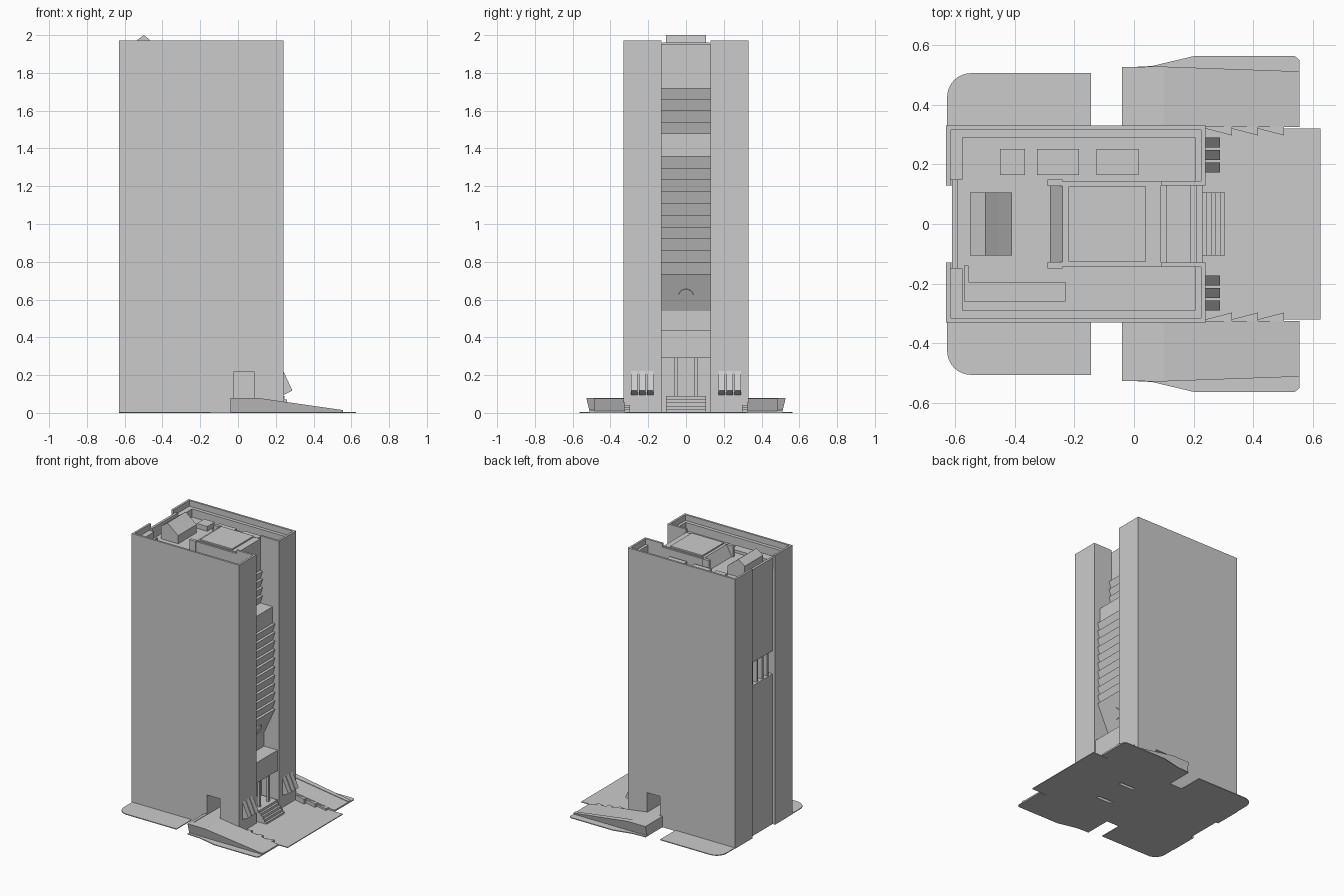
import bpy, bmesh, math
from mathutils import Vector

if "Cube" in bpy.data.objects:
    bpy.data.objects.remove(bpy.data.objects["Cube"])


def loft(name, rings):
    """Closed solid through equal-length rings of 3D points."""
    bm = bmesh.new()
    rows = [[bm.verts.new(p) for p in r] for r in rings]
    n = len(rows[0])
    for a, b in zip(rows, rows[1:]):
        for i in range(n):
            j = (i + 1) % n
            bm.faces.new((a[i], a[j], b[j], b[i]))
    bm.faces.new(rows[0])
    bm.faces.new(rows[-1][::-1])
    bmesh.ops.recalc_face_normals(bm, faces=bm.faces)
    me = bpy.data.meshes.new(name)
    bm.to_mesh(me)
    bm.free()
    ob = bpy.data.objects.new(name, me)
    bpy.context.collection.objects.link(ob)
    return ob


def side_prism(name, xz, y0, y1):
    return loft(name, [[(x, y, z) for x, z in xz] for y in (y0, y1)])


def plan_prism(name, xy, z0, z1):
    return loft(name, [[(x, y, z) for x, y in xy] for z in (z0, z1)])


def box(name, x0, x1, y0, y1, z0, z1):
    return plan_prism(name, [(x0, y0), (x1, y0), (x1, y1), (x0, y1)], z0, z1)


ROOF, LEDGE, TOP = 1.87, 1.93, 1.972

# central core: entrance, tapered bay, sawtooth louvres, terrace, back slot
core = [(-0.61, 0), (0.10, 0), (0.10, 0.29), (0.23, 0.29), (0.23, 0.44),
        (0.12, 0.44), (0.12, 0.54), (0.21, 0.735)]
h = (1.36 - 0.735) / 10
for i in range(10):
    core += [(0.19, 0.735 + i * h), (0.21, 0.735 + (i + 1) * h)]
core += [(0.19, 1.36), (0.19, 1.48), (0.09, 1.48)]
for i in range(4):
    if i:
        core.append((0.09, 1.48 + i * 0.06))
    core.append((0.11, 1.54 + i * 0.06))
core += [(0.09, 1.72), (0.09, ROOF), (-0.61, ROOF), (-0.61, 1.27),
         (-0.55, 1.27), (-0.55, 1.10), (-0.61, 1.10)]
side_prism("central_core", core, -0.13, 0.13)
for i in range(4):
    y = -0.09 + i * 0.06
    box("back_slot_fin", -0.60, -0.55, y - 0.008, y + 0.008, 1.10, 1.27)

# round window on the tapered bay
bpy.ops.mesh.primitive_cylinder_add(vertices=24, radius=0.04, depth=0.012,
                                    location=(0.157, 0, 0.62))
win = bpy.context.object
win.name = "round_window"
win.rotation_euler = Vector((0.195, 0, -0.09)).to_track_quat('Z', 'Y').to_euler()

# entrance floor, steps and columns
steps = [(0.10, 0.0), (0.305, 0.0)]
for i in range(5):
    x = 0.305 - i * 0.015
    steps += [(x, 0.018 * (i + 1)), (x - 0.015, 0.018 * (i + 1))]
steps += [(0.10, 0.09)]
side_prism("entrance_steps", steps, -0.105, 0.105)

# rooftop penthouse with sloped back and raised panel
side_prism("penthouse", [(-0.28, ROOF), (0.09, ROOF), (0.09, 1.95), (-0.24, 1.95)], -0.13, 0.13)
box("penthouse_panel", -0.22, 0.04, -0.125, 0.125, 1.94, 1.96)
# ridged rooftop skylight
side_prism("roof_skylight", [(-0.55, ROOF), (-0.41, ROOF), (-0.41, 1.93), (-0.455, 1.965),
                             (-0.498, 2.0), (-0.55, 1.962)], -0.106, 0.106)
# rooftop units
for x0, x1 in ((-0.45, -0.365), (-0.325, -0.185), (-0.125, 0.015)):
    box("roof_unit", x0, x1, 0.165, 0.252, ROOF - 0.01, 1.905)
plan_prism("roof_duct", [(-0.57, -0.26), (-0.23, -0.26), (-0.23, -0.195), (-0.555, -0.195),
                         (-0.555, -0.14), (-0.57, -0.14)], ROOF - 0.01, 1.89)
# lower parapet across the back bay
box("back_parapet", -0.61, -0.592, -0.15, 0.15, ROOF - 0.01, 1.95)

# thin forecourt
box("forecourt", 0.22, 0.625, -0.32, 0.32, 0, 0.006)


def ramp_z(x):
    return 0.08 if x < 0.1 else 0.08 - (x - 0.1) * 0.065 / 0.455


for s in (1, -1):
    def sbox(name, x0, x1, y0, y1, z0, z1):
        return box(name, x0, x1, s * y0, s * y1, z0, z1)

    # side slab with a deep niche above the wing
    slab = sbox("tower_slab", -0.63, 0.24, 0.13, 0.33, 0, ROOF)
    cutter = sbox("niche_cutter", -0.02, 0.085, 0.17, 0.40, 0.075, 0.22)
    cutter.hide_render = True
    cutter.hide_viewport = False
    mod = slab.modifiers.new("niche", 'BOOLEAN')
    mod.object = cutter
    mod.operation = 'DIFFERENCE'
    mod.solver = 'EXACT'
    bpy.context.view_layer.objects.active = slab
    bpy.ops.object.modifier_apply(modifier="niche")
    bpy.data.objects.remove(cutter)

    # parapet: C-shaped outer rim and lower inner ledge
    rim = [(0.09, 0.13), (0.24, 0.13), (0.24, 0.33), (-0.63, 0.33), (-0.63, 0.13),
           (-0.615, 0.13), (-0.615, 0.315), (0.225, 0.315), (0.225, 0.145), (0.09, 0.145)]
    plan_prism("parapet_rim", [(x, s * y) for x, y in rim], ROOF, TOP)
    ledge = [(0.205, 0.145), (0.225, 0.145), (0.225, 0.315), (-0.615, 0.315), (-0.615, 0.15),
             (-0.575, 0.15), (-0.575, 0.29), (0.205, 0.29)]
    plan_prism("parapet_ledge", [(x, s * y) for x, y in ledge], ROOF, LEDGE)
    # penthouse cheek
    sbox("penthouse_cheek", -0.29, -0.24, 0.128, 0.15, ROOF, 1.95)
    sbox("penthouse_side", -0.24, 0.09, 0.128, 0.142, ROOF, 1.945)

    # entrance column
    sbox("entrance_column", 0.20, 0.216, 0.044, 0.06, 0.05, 0.29)

    # slanted hoods on the slab end
    for i in range(3):
        y = 0.172 + i * 0.042
        side_prism("slanted_hood", [(0.24, 0.222), (0.288, 0.118), (0.24, 0.095)],
                   s * y, s * (y + 0.035))

    # sloping wing: deck, battered outer rim, back rim
    xs = (-0.02, 0.1, 0.555)
    side_prism("wing_deck", [(-0.02, 0), (0.555, 0)] +
               [(x, ramp_z(x) - 0.004) for x in reversed(xs)], s * 0.325, s * 0.487)
    rings = []
    for x, yo in ((-0.04, 0.527), (0.1, 0.528), (0.555, 0.512)):
        z = ramp_z(x)
        rings.append([(x, s * 0.485, 0), (x, s * (yo - 0.25 * z), 0),
                      (x, s * yo, z), (x, s * 0.485, z)])
    loft("wing_rim", rings)
    sbox("wing_back_rim", -0.04, -0.02, 0.33, 0.486, 0, 0.08)

    # sawtooth retaining wall stepping down along the wing
    for i in range(3):
        x = 0.24 + i * 0.088
        pts = [(x, 0.326), (x, 0.32), (x + 0.088, 0.297), (x + 0.088, 0.326)]
        plan_prism("retaining_wall", [(a, s * b) for a, b in pts], 0, 0.042 - i * 0.011)

    # ground slabs
    apron = [(-0.04, 0.33), (-0.04, 0.525), (0.06, 0.53), (0.2, 0.563), (0.54, 0.563),
             (0.555, 0.55), (0.555, 0.325), (0.24, 0.325), (0.24, 0.33)]
    plan_prism("wing_apron", [(x, s * y) for x, y in apron], 0, 0.006)
    pad = [(-0.145, 0.33), (-0.145, 0.506)]
    for i in range(9):
        a = math.pi / 2 * (1 + i / 8)
        pad.append((-0.547 + 0.08 * math.cos(a), 0.426 + 0.08 * math.sin(a)))
    pad.append((-0.627, 0.33))
    plan_prism("back_pad", [(x, s * y) for x, y in pad], 0, 0.006)
